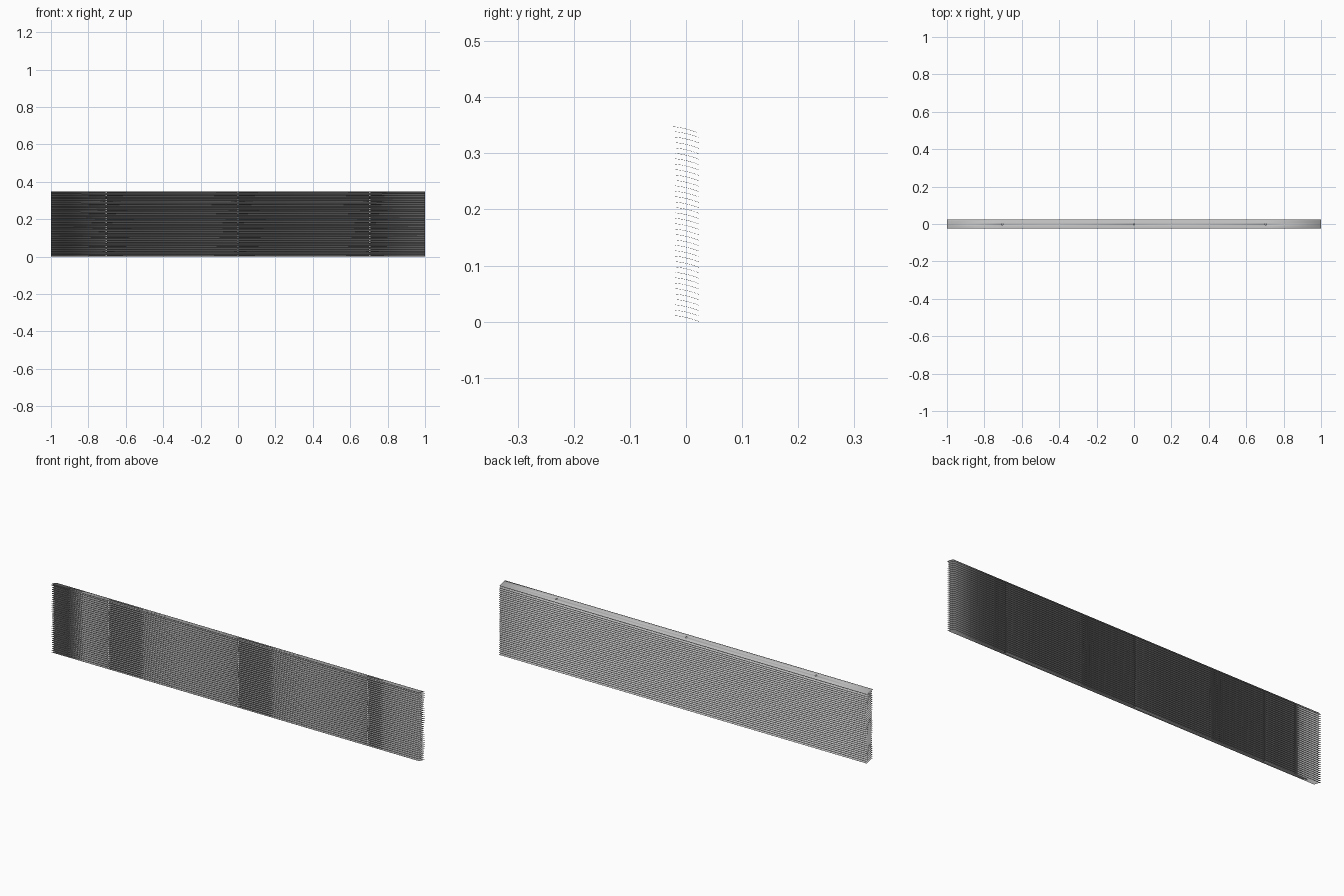
import bpy
import bmesh

if "Cube" in bpy.data.objects:
    bpy.data.objects.remove(bpy.data.objects["Cube"], do_unlink=True)

# Overall sizes
PITCH = 0.00964
COUNT = 35
DEPTH = 0.043
DROP = 0.0105
SHEET = 0.0005
CORD_X = (-0.705, 0.0, 0.705)
HOLE_HALF = 0.004
STEPS = 10
HOLE_STEPS = (4, 5)

# One painted-metal colour
grey = bpy.data.materials.new("light_grey_metal")
grey.use_nodes = True
colour = (0.52, 0.52, 0.52, 1.0)
grey.diffuse_color = colour
grey.node_tree.nodes["Principled BSDF"].inputs["Base Color"].default_value = colour


def slat_mesh():
    """Curved strip, steeper towards the back, with a slot at each cord."""
    xs = [-1.0]
    for x in CORD_X:
        xs += [x - HOLE_HALF, x + HOLE_HALF]
    xs.append(1.0)
    bm = bmesh.new()
    rows = []
    for j in range(STEPS + 1):
        t = j / STEPS
        y = -0.0198 + DEPTH * t
        z = DROP * (1 - 0.4 * t - 0.6 * t * t)
        rows.append([bm.verts.new((x, y, z)) for x in xs])
    for j in range(STEPS):
        for i in range(len(xs) - 1):
            if i % 2 == 1 and j in HOLE_STEPS:
                continue
            face = bm.faces.new((rows[j][i], rows[j][i + 1],
                                 rows[j + 1][i + 1], rows[j + 1][i]))
            face.smooth = True
    mesh = bpy.data.meshes.new("slat")
    bm.to_mesh(mesh)
    bm.free()
    mesh.materials.append(grey)
    return mesh


def add_slat(name, mesh, y, z):
    slat = bpy.data.objects.new(name, mesh)
    slat.location = (0, y, z)
    bpy.context.collection.objects.link(slat)
    # Thin sheet metal
    solid = slat.modifiers.new("sheet_thickness", 'SOLIDIFY')
    solid.thickness = SHEET
    solid.offset = 1
    return slat


mesh = slat_mesh()

# Stack of hanging slats
for n in range(COUNT):
    add_slat("slat_%02d" % (n + 1), mesh, 0, n * PITCH)

# Top slat sits slightly forward of the stack
add_slat("top_slat", mesh, -0.004, COUNT * PITCH - 0.0005)
